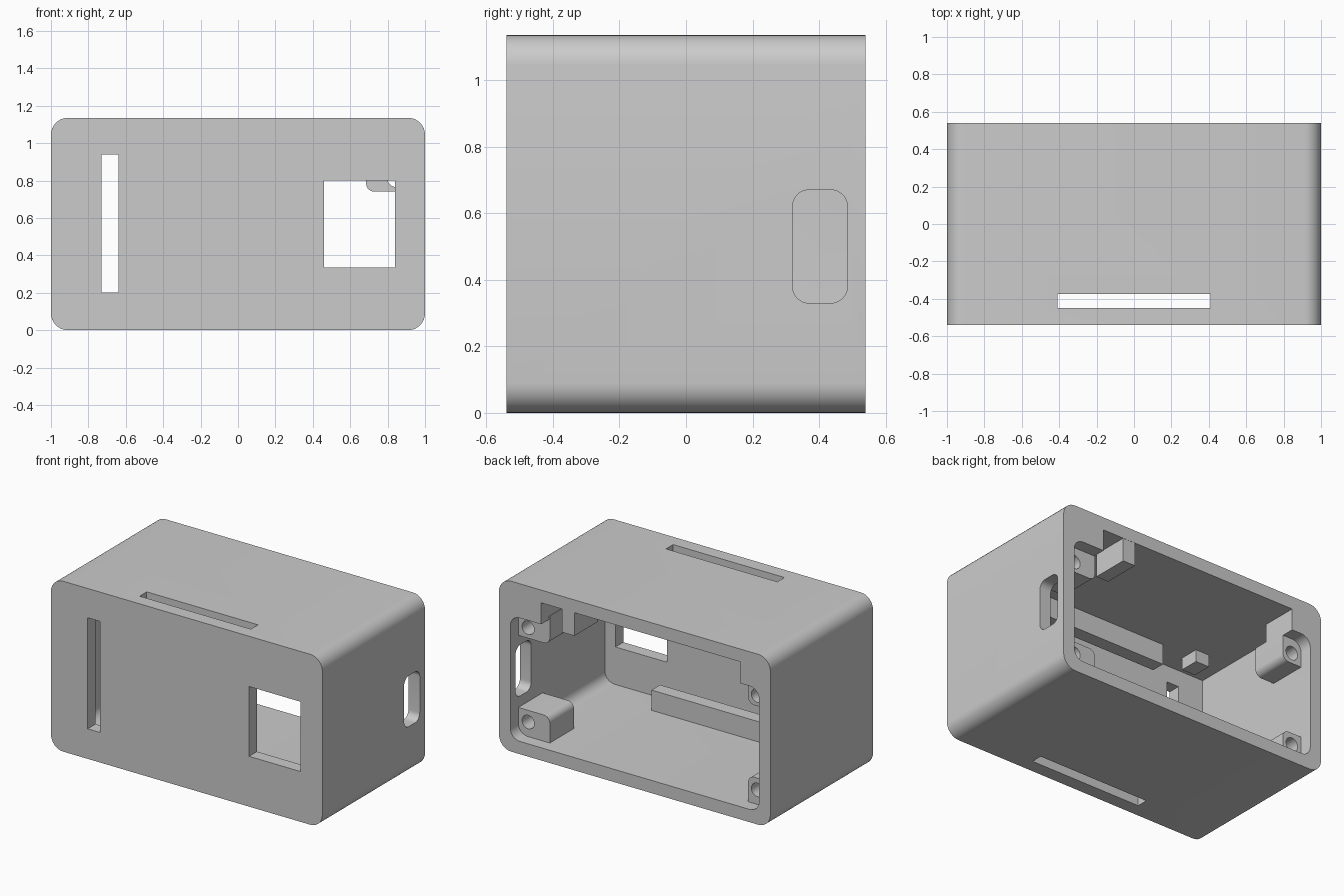
import bpy, bmesh
from mathutils import Vector

cube = bpy.data.objects.get("Cube")
if cube:
    bpy.data.objects.remove(cube, do_unlink=True)

grey = bpy.data.materials.new("plain_grey")
grey.use_nodes = True
grey.diffuse_color = (0.6, 0.6, 0.6, 1)
grey.node_tree.nodes["Principled BSDF"].inputs["Base Color"].default_value = (0.6, 0.6, 0.6, 1)


def block(name, x, y, z, radius=0, axis=1, pick=None):
    """Box from three ranges, rounding the picked edges that run along an axis."""
    bm = bmesh.new()
    bmesh.ops.create_cube(bm, size=1)
    for v in bm.verts:
        v.co = Vector([(r[0] + r[1]) / 2 + c * (r[1] - r[0]) for r, c in zip((x, y, z), v.co)])
    if radius:
        edges = []
        for e in bm.edges:
            d = e.verts[1].co - e.verts[0].co
            mid = (e.verts[0].co + e.verts[1].co) / 2
            if abs(d.normalized()[axis]) > 0.9 and (pick is None or pick(mid)):
                edges.append(e)
        bmesh.ops.bevel(bm, geom=edges, offset=radius, segments=8, profile=0.5, affect='EDGES')
    return finish(name, bm)


def finish(name, bm):
    mesh = bpy.data.meshes.new(name)
    bm.to_mesh(mesh)
    bm.free()
    mesh.materials.append(grey)
    ob = bpy.data.objects.new(name, mesh)
    bpy.context.collection.objects.link(ob)
    return ob


def drill(x, z):
    """Cylinder cutter running front to back."""
    bpy.ops.mesh.primitive_cylinder_add(vertices=32, radius=0.045, depth=0.6,
                                        location=(x, 0.4, z), rotation=(1.5708, 0, 0))
    return bpy.context.object


def cut(target, cutter):
    """Subtract the cutter, then discard it."""
    cutter.hide_render = True
    mod = target.modifiers.new("cut", 'BOOLEAN')
    mod.operation, mod.solver, mod.object = 'DIFFERENCE', 'EXACT', cutter
    bpy.context.view_layer.objects.active = target
    bpy.ops.object.modifier_apply(modifier=mod.name)
    bpy.data.objects.remove(cutter, do_unlink=True)


def smooth(ob):
    bpy.ops.object.select_all(action='DESELECT')
    ob.select_set(True)
    bpy.context.view_layer.objects.active = ob
    bpy.ops.object.shade_smooth_by_angle(angle=0.52)


HALF, DEPTH, TOP = 1.0, 0.54, 1.135
IN, FLOOR, CEIL, FRONT = 0.917, 0.085, 1.05, -0.457
LIP, STEP = 0.29, 0.907

# Outer shell with rounded long edges
shell = block("case_shell", (-HALF, HALF), (-DEPTH, DEPTH), (0, TOP), 0.09)

# Deep cavity, then the smaller rear opening and its raised centre
cut(shell, block("cavity", (-IN, IN), (FRONT, LIP + 0.01), (FLOOR, CEIL), 0.07, 1,
                 lambda m: m.z < 0.5))
cut(shell, block("opening", (-IN, IN), (LIP, 0.7), (FLOOR, STEP), 0.07))
cut(shell, block("raised_opening", (-0.776, 0.69), (LIP, 0.7), (0.5, CEIL)))

# Front window, front slot, slots through top and bottom, rounded side port
cut(shell, block("window", (0.46, 0.84), (-0.7, -0.4), (0.335, 0.8)))
cut(shell, block("front_slot", (-0.73, -0.64), (-0.7, -0.4), (0.2, 0.94)))
for z in ((-0.1, 0.15), (1, 1.3)):
    cut(shell, block("long_slot", (-0.41, 0.41), (-0.45, -0.375), z))
cut(shell, block("side_port", (0.85, 1.2), (0.32, 0.485), (0.33, 0.67), 0.05, 0))
smooth(shell)

# Screw posts in the four rear corners
for side, sx, inner in (("left", 1, 0.685), ("right", -1, 0.776)):
    xr = sorted((sx * inner, sx * (IN + 0.03)))
    for level, zr, hole in (("upper", (0.74, 0.93), 0.81), ("lower", (0.06, 0.26), 0.182)):
        post = block(level + "_" + side + "_screw_post", xr, (0.2, 0.455), zr, 0.045, 1,
                     lambda m: abs(m.x) < 0.85 and abs(m.z - 0.5) < 0.3)
        cut(post, drill(sx * 0.845, hole))
        smooth(post)

# Catch hanging from the top of the opening
block("top_catch", (0.445, 0.536), (LIP, DEPTH - 0.001), (0.895, CEIL + 0.02))

# Rails behind the long slots
for name, z in (("lower_rail", (FLOOR - 0.02, 0.22)), ("upper_rail", (0.915, CEIL + 0.02))):
    block(name, (-0.46, 0.45), (-0.37, -0.28), z)

# Small stop behind the front slot
block("slot_stop", (-0.75, -0.65), (-0.33, -0.2), (0.97, CEIL + 0.02))
